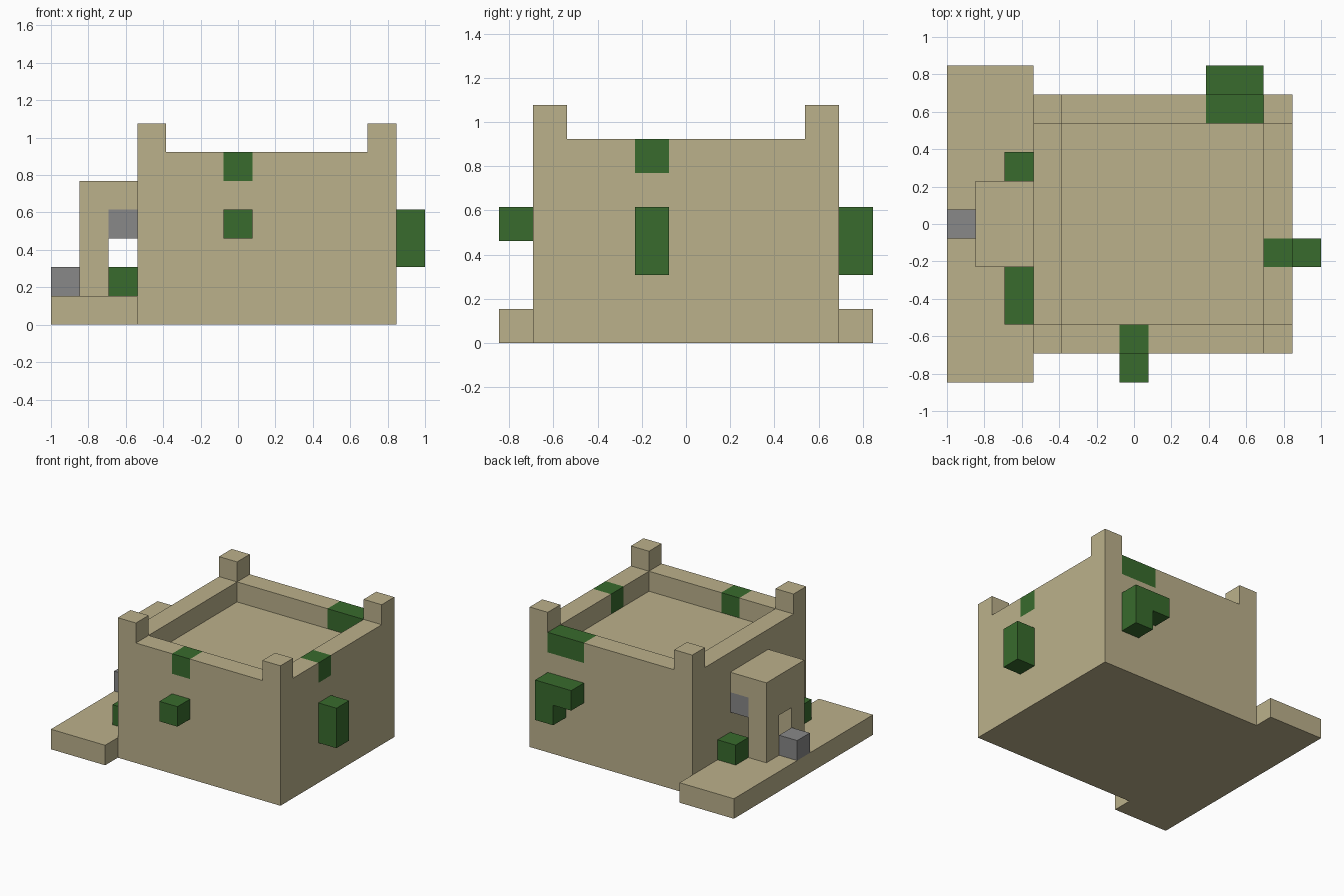
import bpy
import bmesh
from mathutils import Matrix, Vector

default = bpy.data.objects.get("Cube")
if default:
    bpy.data.objects.remove(default, do_unlink=True)

# The model sits on a block grid: 13 wide, 11 deep, 7 high
UNIT = 2 / 13
ORIGIN = Vector((6.5, 5.5, 0))


def make_material(name, rgb):
    mat = bpy.data.materials.new(name)
    mat.use_nodes = True
    colour = (*rgb, 1)
    mat.diffuse_color = colour
    bsdf = next(n for n in mat.node_tree.nodes if n.type == "BSDF_PRINCIPLED")
    bsdf.inputs["Base Color"].default_value = colour
    return mat


SAND = make_material("sandstone", (0.5, 0.44, 0.26))
LEAF = make_material("leaf green", (0.04, 0.147, 0.026))
STONE = make_material("stone grey", (0.246, 0.246, 0.246))


def block(name, low, high, mat):
    """Box spanning two grid corners."""
    low, high = Vector(low), Vector(high)
    mesh = bpy.data.meshes.new(name)
    bm = bmesh.new()
    bmesh.ops.create_cube(bm, size=1,
                          matrix=Matrix.Diagonal((*((high - low) * UNIT), 1)))
    bm.to_mesh(mesh)
    bm.free()
    mesh.materials.append(mat)
    obj = bpy.data.objects.new(name, mesh)
    obj.location = ((low + high) / 2 - ORIGIN) * UNIT
    bpy.context.collection.objects.link(obj)
    return obj


def parapet(name, axis, start, cuts, end, side):
    """Wall run along x (0) or y (1), with a leafy stretch between the cuts."""
    stops = [start, *cuts, end]
    for i, (a, b) in enumerate(zip(stops, stops[1:])):
        low, high = [side, side, 5], [side + 1, side + 1, 6]
        low[axis], high[axis] = a, b
        leafy = i == 1
        block(name + ("_vine" if leafy else "_wall"), low, high,
              LEAF if leafy else SAND)


# Main hall and side terrace
block("hall", (3, 1, 0), (12, 10, 5), SAND)
block("terrace", (0, 0, 0), (3, 11, 1), SAND)

# Parapet around the roof, with a post at each corner
parapet("front_parapet", 0, 4, (6, 7), 11, 1)
parapet("back_parapet", 0, 4, (9, 11), 11, 9)
parapet("left_parapet", 1, 2, (4, 5), 9, 11)
parapet("right_parapet", 1, 2, (), 9, 3)
for x in (3, 11):
    for y in (1, 9):
        block("corner_post", (x, y, 5), (x + 1, y + 1, 7), SAND)

# Porch over the entrance
for y in (4, 6):
    block("porch_pillar", (1, y, 1), (2, y + 1, 4), SAND)
block("door_lintel", (1, 5, 3), (2, 6, 4), SAND)
block("porch_roof", (1, 4, 4), (3, 7, 5), SAND)
block("porch_beam", (2, 4, 3), (3, 7, 4), STONE)
block("door_step", (0, 5, 1), (1, 6, 2), STONE)

# Shrubs on the terrace
block("front_shrub", (2, 2, 1), (3, 4, 2), LEAF)
block("back_shrub", (2, 7, 1), (3, 8, 2), LEAF)

# Vines hanging on the outer walls
block("front_vine", (6, 0, 3), (7, 1, 4), LEAF)
block("left_vine", (12, 4, 2), (13, 5, 4), LEAF)
block("back_vine_long", (10, 10, 2), (11, 11, 4), LEAF)
block("back_vine_short", (9, 10, 3), (10, 11, 4), LEAF)
